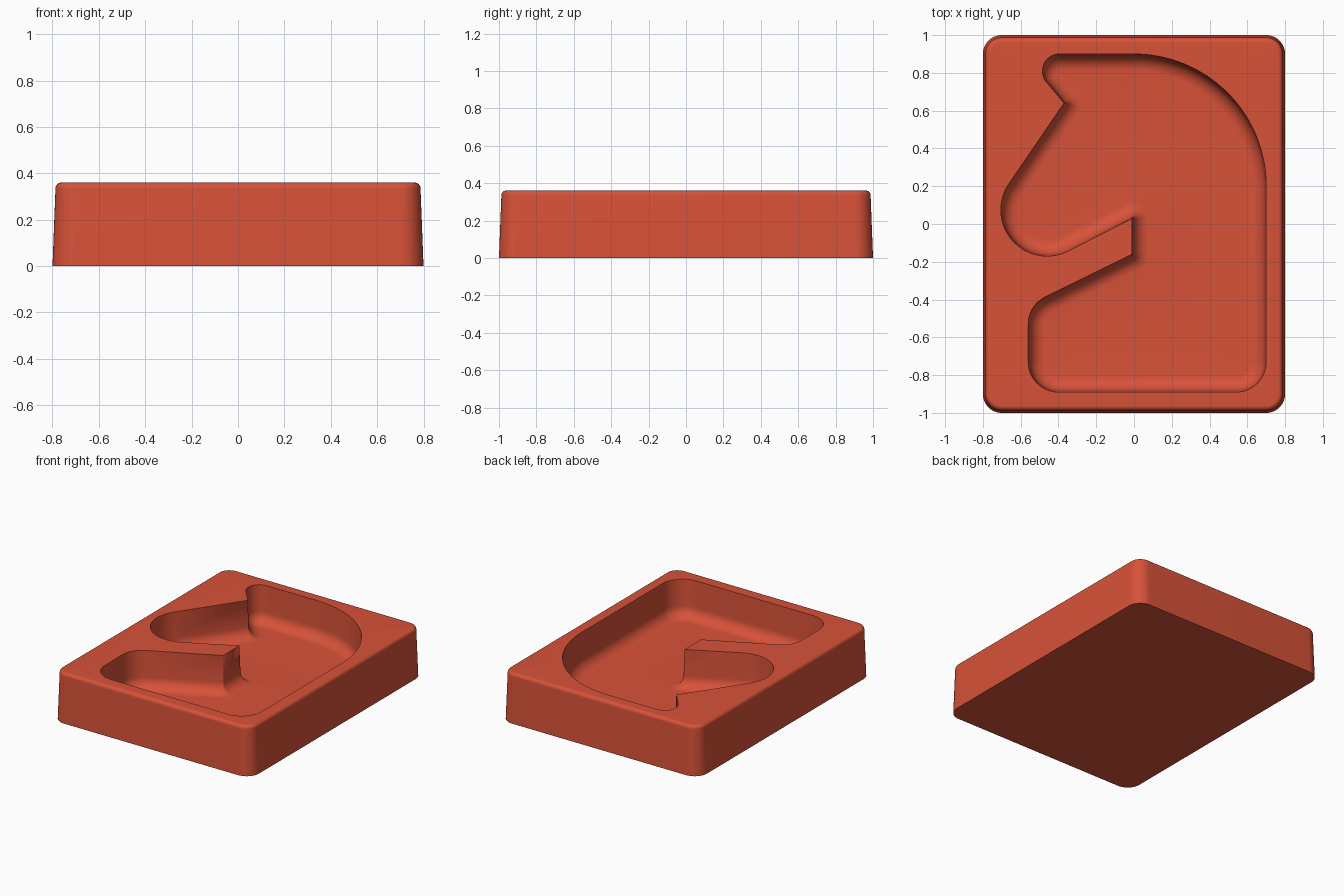
import bpy, bmesh
from math import atan2, acos, cos, sin, pi, radians, hypot

cube = bpy.data.objects.get("Cube")
if cube:
    bpy.data.objects.remove(cube, do_unlink=True)

HEIGHT, FLOOR = 0.36, 0.09
STEPS = 10  # fillet segments


def outline(corners, inset):
    """Counter-clockwise outline of corner circles (x, y, radius) joined by
    tangents and moved inward; reflex corners have radius 0."""
    normals = []
    for i, (x, y, r) in enumerate(corners):
        x2, y2, r2 = corners[(i + 1) % len(corners)]
        dx, dy = x2 - x, y2 - y
        normals.append(atan2(dy, dx) - acos((r - r2) / hypot(dx, dy)))
    points = []
    for i, (x, y, r) in enumerate(corners):
        start = normals[i - 1]
        turn = (normals[i] - start + pi) % (2 * pi) - pi
        count = 32 if r > 0.2 else 14
        for k in range(count + 1):
            a = start + turn * k / count
            points.append((x + (r - inset) * cos(a), y + (r - inset) * sin(a)))
    return points


def loft(bm, corners, profile):
    """Skin rings given as (inset, height); returns first and last ring."""
    rings = [[bm.verts.new((x, y, z)) for x, y in outline(corners, d)]
             for d, z in profile]
    for low, high in zip(rings, rings[1:]):
        for i in range(len(low)):
            j = (i + 1) % len(low)
            bm.faces.new((low[i], low[j], high[j], high[i]))
    return rings[0], rings[-1]


# Rounded block with drafted sides and a small top fillet
block = [(0.7, -0.9, 0.1), (0.7, 0.9, 0.1), (-0.7, 0.9, 0.1), (-0.7, -0.9, 0.1)]
edge = 0.025
block_profile = [(0, 0)] + [
    (0.013 + edge * (1 - cos(a)), HEIGHT - edge + edge * sin(a))
    for a in (pi / 2 * k / STEPS for k in range(STEPS + 1))]

# Horse-head cavity: base, crown, ear, brow, muzzle, jaw notch, chest
head = [(0.54, -0.73, 0.16), (0, 0.2, 0.7), (-0.395, 0.81, 0.09),
        (-0.37, 0.64, 0), (-0.46, 0.075, 0.245), (-0.01, 0.03, 0),
        (-0.01, -0.16, 0), (-0.4, -0.53, 0.16), (-0.4, -0.73, 0.16)]
fillet = 0.082
head_profile = [(0, HEIGHT)] + [
    (0.007 + fillet * (1 - cos(a)), FLOOR + fillet * (1 - sin(a)))
    for a in (pi / 2 * k / STEPS for k in range(STEPS + 1))]

bm = bmesh.new()
base_ring, rim_ring = loft(bm, block, block_profile)
mouth_ring, floor_ring = loft(bm, head, head_profile)
bm.faces.new(base_ring)
bm.faces.new(floor_ring)
bmesh.ops.remove_doubles(bm, verts=bm.verts, dist=0.0002)

# Flat top between the rim and the cavity mouth
top_edges = [e for e in bm.edges
             if e.is_boundary and all(v.co.z > HEIGHT - 0.001 for v in e.verts)]
bmesh.ops.triangle_fill(bm, use_beauty=True, use_dissolve=False, edges=top_edges)
bmesh.ops.triangulate(bm, faces=[f for f in bm.faces if len(f.verts) > 4])
bmesh.ops.recalc_face_normals(bm, faces=bm.faces)

mesh = bpy.data.meshes.new("mould_block")
bm.to_mesh(mesh)
bm.free()
mould = bpy.data.objects.new("mould_block", mesh)
bpy.context.collection.objects.link(mould)

# Single warm red colour
red = bpy.data.materials.new("warm_red")
red.use_nodes = True
colour = (0.68, 0.084, 0.04, 1)
red.diffuse_color = colour
red.node_tree.nodes["Principled BSDF"].inputs["Base Color"].default_value = colour
mesh.materials.append(red)

bpy.ops.object.select_all(action="DESELECT")
mould.select_set(True)
bpy.context.view_layer.objects.active = mould
bpy.ops.object.shade_smooth_by_angle(angle=radians(30))
